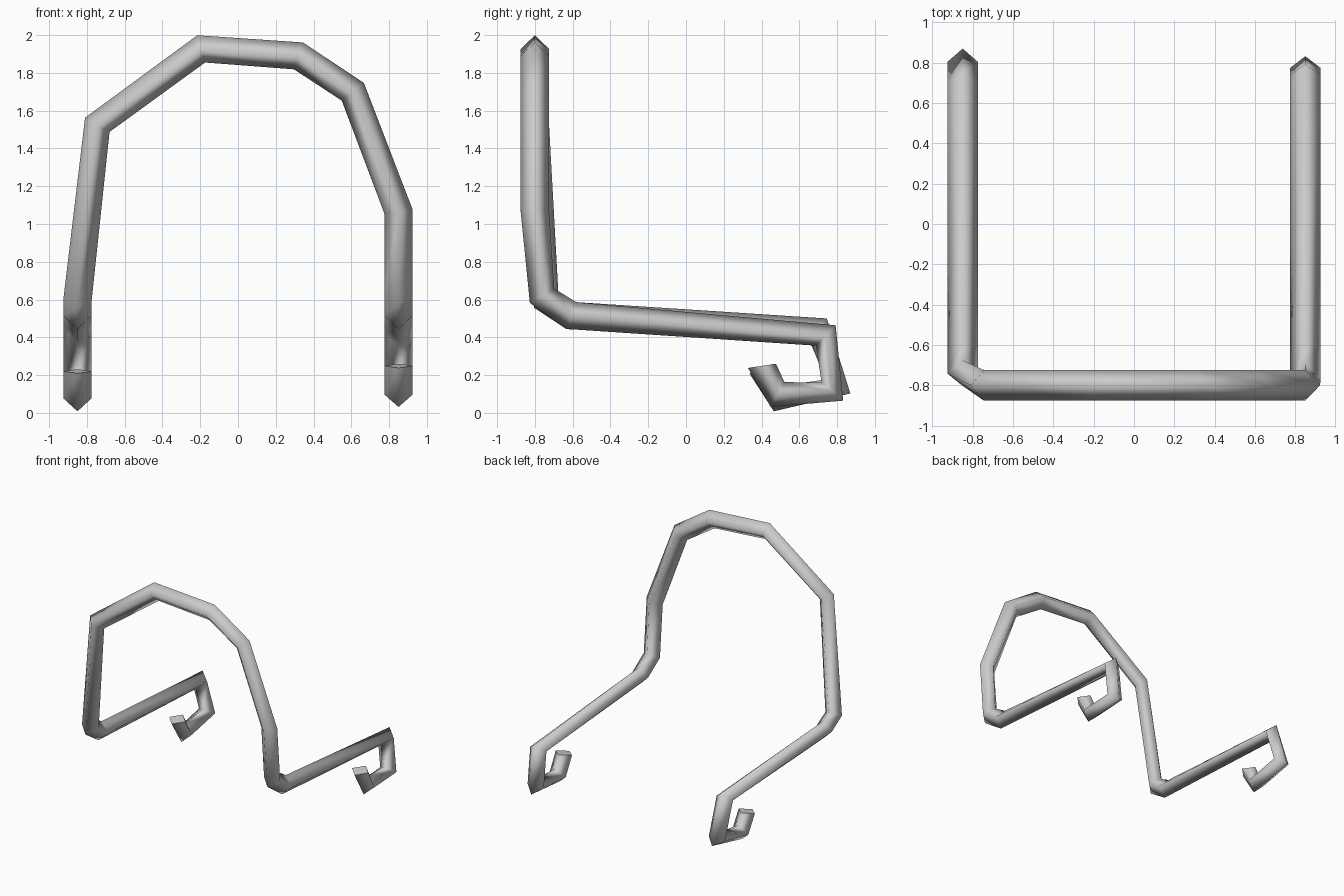
import bpy, bmesh
from mathutils import Vector

if "Cube" in bpy.data.objects:
    bpy.data.objects.remove(bpy.data.objects["Cube"])

R = 0.075  # half-diagonal of the diamond-section bar

# centre line: left hook tip -> arm -> arch -> arm -> right hook tip
left_side = [(0.41, 0.22), (0.495, 0.077), (0.805, 0.14), (0.70, 0.44),
             (-0.61, 0.515), (-0.74, 0.595)]                      # (y, z)
arch = [(-0.745, 1.525), (-0.195, 1.927), (0.32, 1.89),
        (0.608, 1.70), (0.85, 1.065)]                             # (x, z)
right_side = [(-0.762, 0.62), (-0.605, 0.515), (0.74, 0.41),
              (0.775, 0.113), (0.485, 0.097), (0.402, 0.249)]     # (y, z)

# each entry: point, reference axis, whether that axis is the bar's side axis
path = [(Vector((-0.85, y, z)), Vector((-1, 0, 0)), True) for y, z in left_side]
path += [(Vector((x, -0.80, z)), Vector((0, 1, 0)), False) for x, z in arch]
path += [(Vector((0.85, y, z)), Vector((1, 0, 0)), True) for y, z in right_side]
points = [p[0] for p in path]


def tangent(i):
    """Direction of the bar at a point, halfway between its two segments."""
    if i == 0:
        return Vector((0, 0.15, -1)).normalized()
    if i == len(points) - 1:
        return Vector((0, -0.15, 1)).normalized()
    before = (points[i] - points[i - 1]).normalized()
    after = (points[i + 1] - points[i]).normalized()
    return (before + after).normalized()


# sweep the diamond section along the centre line
bm = bmesh.new()
rings = []
for i, (p, ref, is_side) in enumerate(path):
    t = tangent(i)
    axis = (ref - t * ref.dot(t)).normalized()
    if is_side:
        b, a = axis, axis.cross(t)
    else:
        a, b = axis, t.cross(axis)
    rings.append([bm.verts.new(p + d * R) for d in (a, b, -a, -b)])

for r0, r1 in zip(rings, rings[1:]):
    for k in range(4):
        j = (k + 1) % 4
        bm.faces.new((r0[k], r0[j], r1[j], r1[k])).smooth = True

# flat end caps
for ring in (rings[0], rings[-1]):
    cap = bm.faces.new(ring)
    cap.smooth = False
    for e in cap.edges:
        e.smooth = False
bmesh.ops.recalc_face_normals(bm, faces=bm.faces)

mesh = bpy.data.meshes.new("bent_bar_frame")
bm.to_mesh(mesh)
bm.free()
frame = bpy.data.objects.new("bent_bar_frame", mesh)
bpy.context.collection.objects.link(frame)
